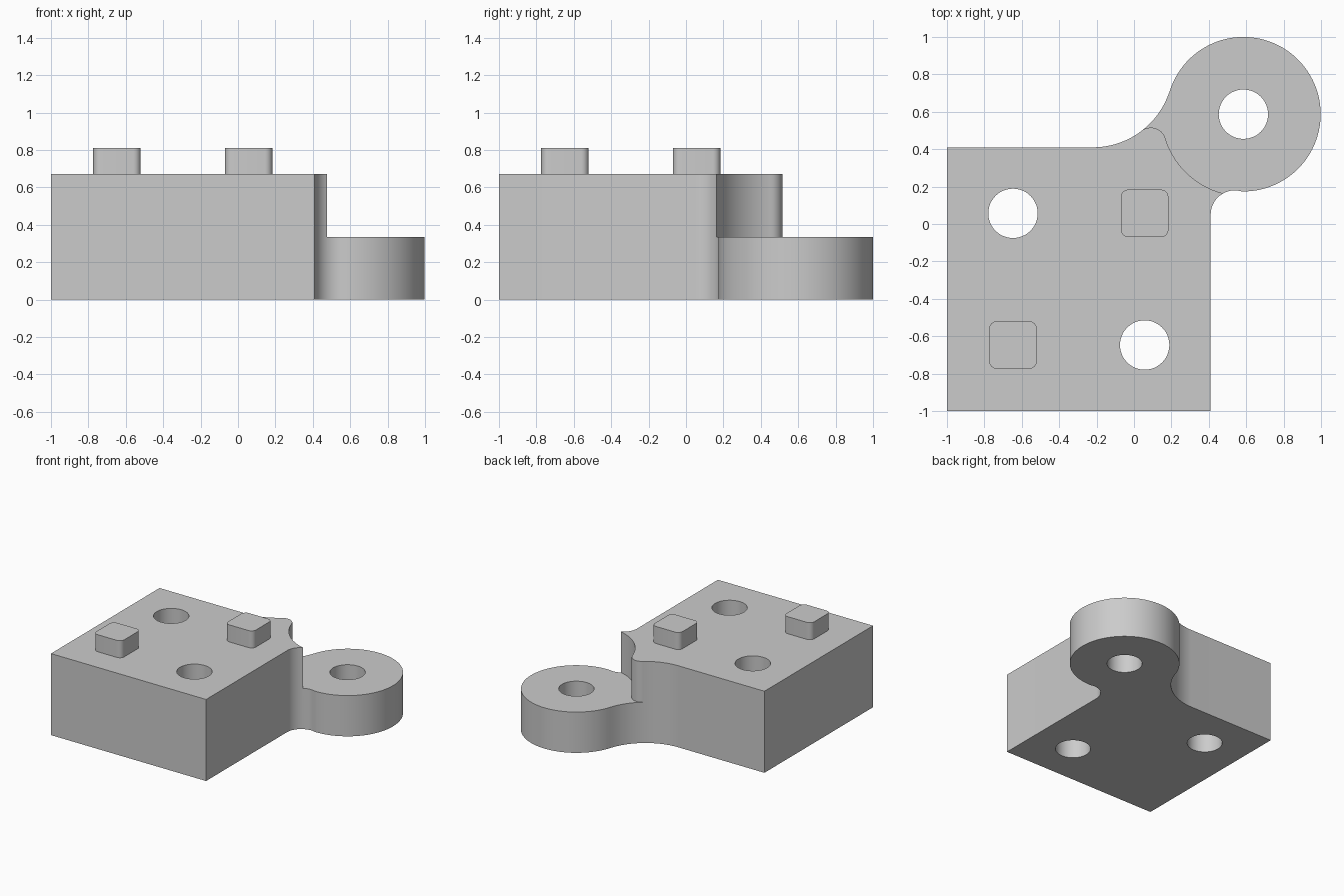
import bpy, bmesh, math
from math import radians
from mathutils import Vector

cube = bpy.data.objects.get("Cube")
if cube:
    bpy.data.objects.remove(cube, do_unlink=True)

grey = bpy.data.materials.new("plain grey")
grey.use_nodes = True
colour = (0.6, 0.6, 0.6, 1)
grey.diffuse_color = colour
grey.node_tree.nodes["Principled BSDF"].inputs["Base Color"].default_value = colour

# Main dimensions
EDGE = 0.41
BODY_TOP, LUG_TOP, PEG_TOP = 0.67, 0.335, 0.81
LUG, LUG_R, CLEAR_R = Vector((0.585, 0.587)), 0.413, 0.437
HOLE_R = 0.132
BIG, BIG_R = Vector((-0.22, 0.84)), 0.43       # wide back blend
SMALL, SMALL_R = Vector((0.54, 0.05)), 0.13    # tight side blend
NEAR, FAR = 0.057, -0.647                      # hole and peg positions


def angle(a, b):
    """Direction from a to b."""
    return math.atan2(b.y - a.y, b.x - a.x)


def arc(centre, r, start, end, steps):
    """Points on an arc from start to end angle."""
    return [centre + r * Vector((math.cos(t), math.sin(t)))
            for t in (start + (end - start) * i / steps for i in range(steps + 1))]


def prism(name, points, low, high):
    """Extrude a flat outline between two heights."""
    bm = bmesh.new()
    base = bm.faces.new([bm.verts.new((p.x, p.y, low)) for p in points])
    grown = bmesh.ops.extrude_face_region(bm, geom=[base])["geom"]
    moved = [v for v in grown if isinstance(v, bmesh.types.BMVert)]
    bmesh.ops.translate(bm, verts=moved, vec=(0, 0, high - low))
    bmesh.ops.recalc_face_normals(bm, faces=bm.faces)
    mesh = bpy.data.meshes.new(name)
    bm.to_mesh(mesh)
    bm.free()
    mesh.materials.append(grey)
    obj = bpy.data.objects.new(name, mesh)
    bpy.context.collection.objects.link(obj)
    return obj


def activate(obj):
    bpy.ops.object.select_all(action="DESELECT")
    obj.select_set(True)
    bpy.context.view_layer.objects.active = obj


def apply(obj, mod):
    activate(obj)
    bpy.ops.object.modifier_apply(modifier=mod.name)


def cut(obj, cutter):
    """Subtract a cutter and discard it."""
    cutter.hide_render = True
    mod = obj.modifiers.new("cut", "BOOLEAN")
    mod.operation, mod.solver, mod.object = "DIFFERENCE", "EXACT", cutter
    apply(obj, mod)
    bpy.data.objects.remove(cutter, do_unlink=True)


def smooth(obj):
    activate(obj)
    bpy.ops.object.shade_smooth_by_angle(angle=radians(30))


# Rounded shoulder tangent to the back blend and the lug clearance
ROUND_R = 0.08
d_big, d_lug = BIG_R + ROUND_R, CLEAR_R + ROUND_R
axis = BIG - LUG
along = (d_lug ** 2 - d_big ** 2 + axis.length_squared) / (2 * axis.length)
axis.normalize()
side = Vector((-axis.y, axis.x))
ROUND = LUG + axis * along + side * math.sqrt(d_lug ** 2 - along ** 2)

# Square block blended into the round lug
to_small, to_big = angle(LUG, SMALL), angle(LUG, BIG)
meet = angle(BIG, ROUND)
outline = [Vector((-1, EDGE)), Vector((-1, -1)), Vector((EDGE, -1))]
outline += arc(SMALL, SMALL_R, math.pi, to_small + math.pi, 16)
outline += arc(LUG, LUG_R, to_small, to_big, 72)[1:]
outline += arc(BIG, BIG_R, to_big - math.pi, meet, 14)[1:]
outline += arc(BIG, BIG_R, meet, -math.pi / 2, 16)[1:]
body = prism("block_with_lug", outline, 0, BODY_TOP)

# Step the lug down, leaving a curved clearance wall
step = arc(LUG, CLEAR_R, radians(-75), angle(LUG, ROUND), 48)
step = arc(LUG, CLEAR_R, radians(-75), angle(LUG, ROUND) % (2 * math.pi) - 2 * math.pi, 48)
step += arc(ROUND, ROUND_R, angle(ROUND, LUG), angle(ROUND, BIG), 16)[1:]
step += [BIG.lerp(ROUND, 0.5), Vector((-0.05, 1.2)), Vector((1.2, 1.2)), Vector((1.2, 0))]
cut(body, prism("step_cutter", step, LUG_TOP, 1))

# Through holes
for centre in (LUG, Vector((-0.647, NEAR)), Vector((NEAR, FAR))):
    ring = arc(centre, HOLE_R, 0, 2 * math.pi, 48)[:-1]
    cut(body, prism("hole_cutter", ring, -0.1, 1))
smooth(body)

# Square pegs with rounded upright corners
for name, c in (("front_peg", FAR), ("back_peg", NEAR)):
    half, r = 0.127, 0.04
    corners = []
    for i, (sx, sy) in enumerate(((1, 1), (-1, 1), (-1, -1), (1, -1))):
        pivot = Vector((c + sx * (half - r), c + sy * (half - r)))
        corners += arc(pivot, r, i * math.pi / 2, (i + 1) * math.pi / 2, 6)
    smooth(prism(name, corners, BODY_TOP, PEG_TOP))
